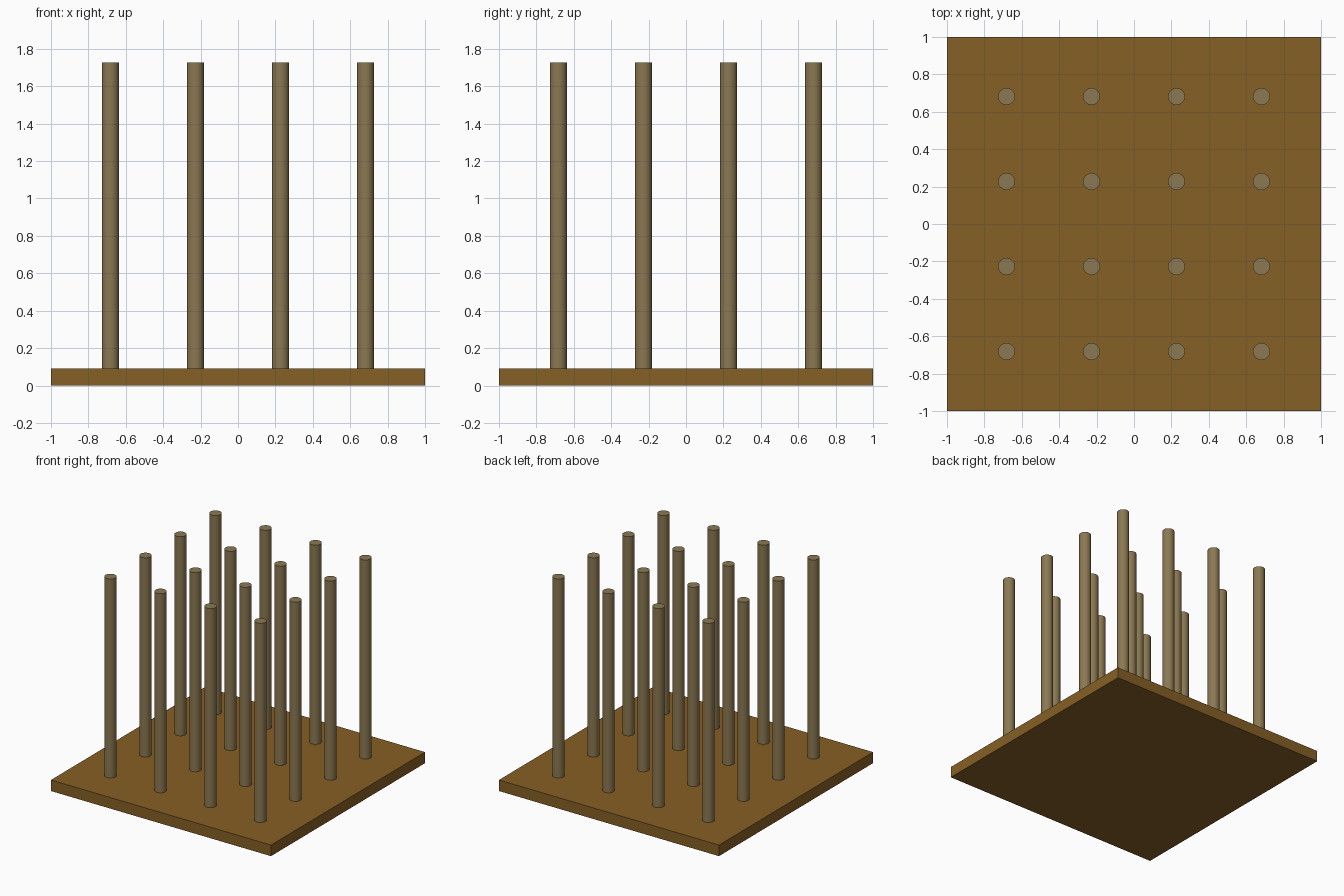
import bpy

if "Cube" in bpy.data.objects:
    bpy.data.objects.remove(bpy.data.objects["Cube"])

U = 2 / 22            # module: the base is 22 modules wide
BASE_H = U
ROD_R = U / 2
ROD_H = 18 * U


def material(name, rgb):
    mat = bpy.data.materials.new(name)
    mat.diffuse_color = (*rgb, 1)
    mat.use_nodes = True
    mat.node_tree.nodes["Principled BSDF"].inputs["Base Color"].default_value = mat.diffuse_color
    return mat


wood = material("brown_wood", (0.24, 0.115, 0.018))
dowel = material("pale_dowel", (0.26, 0.19, 0.085))

# Square base board
bpy.ops.mesh.primitive_cube_add(size=1, location=(0, 0, BASE_H / 2))
base = bpy.context.object
base.name = "base_board"
base.scale = (2, 2, BASE_H)
bpy.ops.object.transform_apply(location=False, rotation=False, scale=True)
base.data.materials.append(wood)

# Four by four grid of upright rods standing on the board
for row in range(4):
    for col in range(4):
        x, y = ((i - 1.5) * 5 * U for i in (col, row))
        bpy.ops.mesh.primitive_cylinder_add(
            vertices=48, radius=ROD_R, depth=ROD_H,
            location=(x, y, BASE_H + ROD_H / 2))
        rod = bpy.context.object
        rod.name = f"rod_{row + 1}_{col + 1}"
        rod.data.materials.append(dowel)
        bpy.ops.object.shade_smooth_by_angle()
